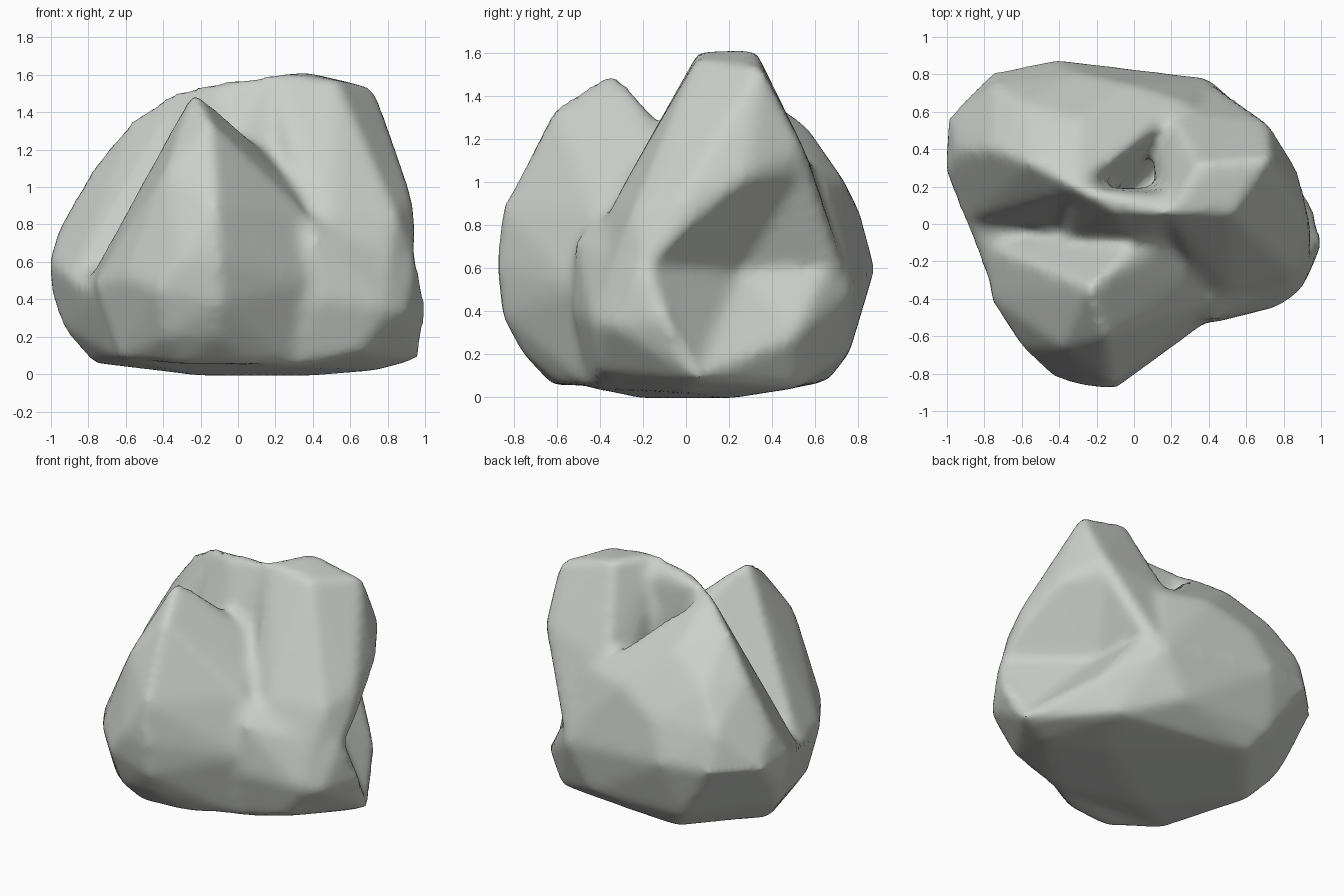
import bpy
import bmesh
from math import radians

default_cube = bpy.data.objects.get("Cube")
if default_cube:
    bpy.data.objects.remove(default_cube, do_unlink=True)


def hull_mesh(name, points):
    """Closed convex chunk of stone wrapped around a few corner points."""
    bm = bmesh.new()
    for point in points:
        bm.verts.new(point)
    result = bmesh.ops.convex_hull(bm, input=list(bm.verts))
    loose = {e for e in result["geom_interior"] + result["geom_unused"]
             if isinstance(e, bmesh.types.BMVert)}
    bmesh.ops.delete(bm, geom=list(loose), context="VERTS")
    bmesh.ops.recalc_face_normals(bm, faces=list(bm.faces))
    mesh = bpy.data.meshes.new(name)
    bm.to_mesh(mesh)
    bm.free()
    return mesh


def add_object(name, mesh):
    obj = bpy.data.objects.new(name, mesh)
    bpy.context.scene.collection.objects.link(obj)
    return obj


# Wide rounded base shared by all lobes
base = [
    (-.78, .2, .06), (-.62, -.45, .08), (.3, -.45, .04), (-.2, -.2, -.01),
    (.38, .2, -.01), (.75, 0, .02), (.97, .06, .08), (.6, .52, .04),
    (-.4, .66, .07), (.2, .76, .2), (-.5, .76, .22), (.65, -.4, .11),
    (1.01, -.1, .35), (.9, -.35, .33), (.79, -.44, .35), (.43, -.53, .4),
    (-.72, -.45, .4), (-.87, 0, .5), (-1.01, .28, .6), (-.99, .57, .6),
    (-.75, .81, .6), (-.42, .88, .6), (.4, .78, .5), (-.94, .3, .25),
    (.71, .51, .27), (.5, .65, .58), (-.99, .35, .4), (.42, -.51, .72),
    (.95, -.22, .6), (.82, -.32, .65), (.35, -.42, .86),
]

# Tall flat-topped lobe on the +x side
tall_lobe = [
    (.19, .06, 1.61), (.53, .05, 1.57), (.73, .35, 1.53), (.34, .32, 1.62),
    (.93, 0, .95), (.88, .28, 1.03), (.95, -.2, .6), (.85, -.25, .85),
    (.5, -.35, .88), (.43, -.52, .5), (.78, -.43, .4), (.1, .3, 1),
    (.71, .55, 1.15), (.61, .59, .83), (.5, .66, .58), (.4, .77, .5),
    (.12, .4, 1.05), (.2, .6, 1.03), (.2, -.1, 1.12), (.2, -.2, .5),
    (1, -.1, .35),
]

# Broad bulge at the back on the -x side
back_bulge = [
    (-.31, .19, 1.53), (-.55, .32, 1.38), (-.23, .38, 1.27),
    (-.76, .4, 1.13), (-.95, .4, .8), (-1.01, .28, .6), (-.99, .57, .6),
    (-.75, .81, .6), (-.42, .88, .6), (.4, .78, .5), (-.3, .81, .86),
    (0, .74, 1), (.04, .36, 1), (.3, .64, 1), (-.87, .02, .56),
    (-.4, -.02, .84), (-.6, .65, 1.08), (-.1, 0, .5), (-.75, .74, .85),
    (-.3, .56, 1.26),
]

# Pointed lobe at the front
front_peak = [
    (-.24, -.34, 1.52), (-.15, -.61, 1.35), (-.38, -.66, 1.1),
    (-.38, -.34, 1.14), (-.02, -.1, 1.26), (.13, -.3, 1.14),
    (.21, -.08, 1.13), (.29, -.28, 1), (-.1, -.88, .6), (-.12, -.86, .87),
    (-.3, -.86, .62), (-.43, -.82, .45), (-.6, -.66, .52), (-.77, -.4, .48),
    (.42, -.5, .5), (.1, -.64, .9), (-.8, -.1, .5), (0, 0, .5),
    (.36, -.42, .86), (-.4, -.08, .86), (-.63, -.45, .08), (-.3, -.62, .05),
    (.05, -.58, .05), (-.1, -.76, .2), (-.38, -.74, .2), (-.1, -.86, .38),
    (.3, -.45, .05),
]

# Thin crest joining the two rear lobes
crest = [
    (-.31, .19, 1.53), (-.1, .06, 1.54), (.19, .06, 1.61), (-.02, -.1, 1.24),
    (.25, -.1, 1.1), (-.4, .1, 1), (-.35, -.1, .88), (-.02, .17, 1.1),
    (.2, .2, 1), (.3, .15, 1.5), (0, 0, .5),
]

# Deep hollow in the side, with a ledge under it
side_hollow = [
    (.88, .05, .6), (.54, .25, .58), (.49, .66, .6), (.89, .25, 1),
    (.72, .57, 1.1), (1.2, .2, .9), (1.2, .3, .2), (.96, .06, .12),
    (.72, .52, .27), (.7, .8, .6), (.96, -.18, .62), (1.01, -.08, .35),
]

# Gather all chunks into one object
bm = bmesh.new()
for chunk in (base, tall_lobe, back_bulge, front_peak, crest):
    part = hull_mesh("chunk", chunk)
    bm.from_mesh(part)
    bpy.data.meshes.remove(part)
boulder_mesh = bpy.data.meshes.new("boulder")
bm.to_mesh(boulder_mesh)
bm.free()
boulder = add_object("boulder", boulder_mesh)

cutter = add_object("side_hollow_cutter", hull_mesh("side_hollow", side_hollow))
cutter.hide_render = True


def add_remesh(label):
    mod = boulder.modifiers.new(label, "REMESH")
    mod.mode = "VOXEL"
    mod.voxel_size = .03


# Fuse the chunks, carve the hollow, then weather the edges
add_remesh("fuse")
carve = boulder.modifiers.new("carve", "BOOLEAN")
carve.operation = "DIFFERENCE"
carve.solver = "EXACT"
carve.object = cutter
add_remesh("even_out")
weather = boulder.modifiers.new("weather", "SMOOTH")
weather.factor = .5
weather.iterations = 6

bpy.context.view_layer.update()
graph = bpy.context.evaluated_depsgraph_get()
finished = bpy.data.meshes.new_from_object(boulder.evaluated_get(graph))
boulder.modifiers.clear()
boulder.data = finished
bpy.data.objects.remove(cutter, do_unlink=True)

# Single pale grey stone
stone = bpy.data.materials.new("pale_grey_stone")
stone.use_nodes = True
colour = (.6, .62, .59, 1)
stone.diffuse_color = colour
stone.node_tree.nodes["Principled BSDF"].inputs["Base Color"].default_value = colour
finished.materials.clear()
finished.materials.append(stone)

bpy.ops.object.select_all(action="DESELECT")
boulder.select_set(True)
bpy.context.view_layer.objects.active = boulder
bpy.ops.object.shade_smooth_by_angle(angle=radians(50))
